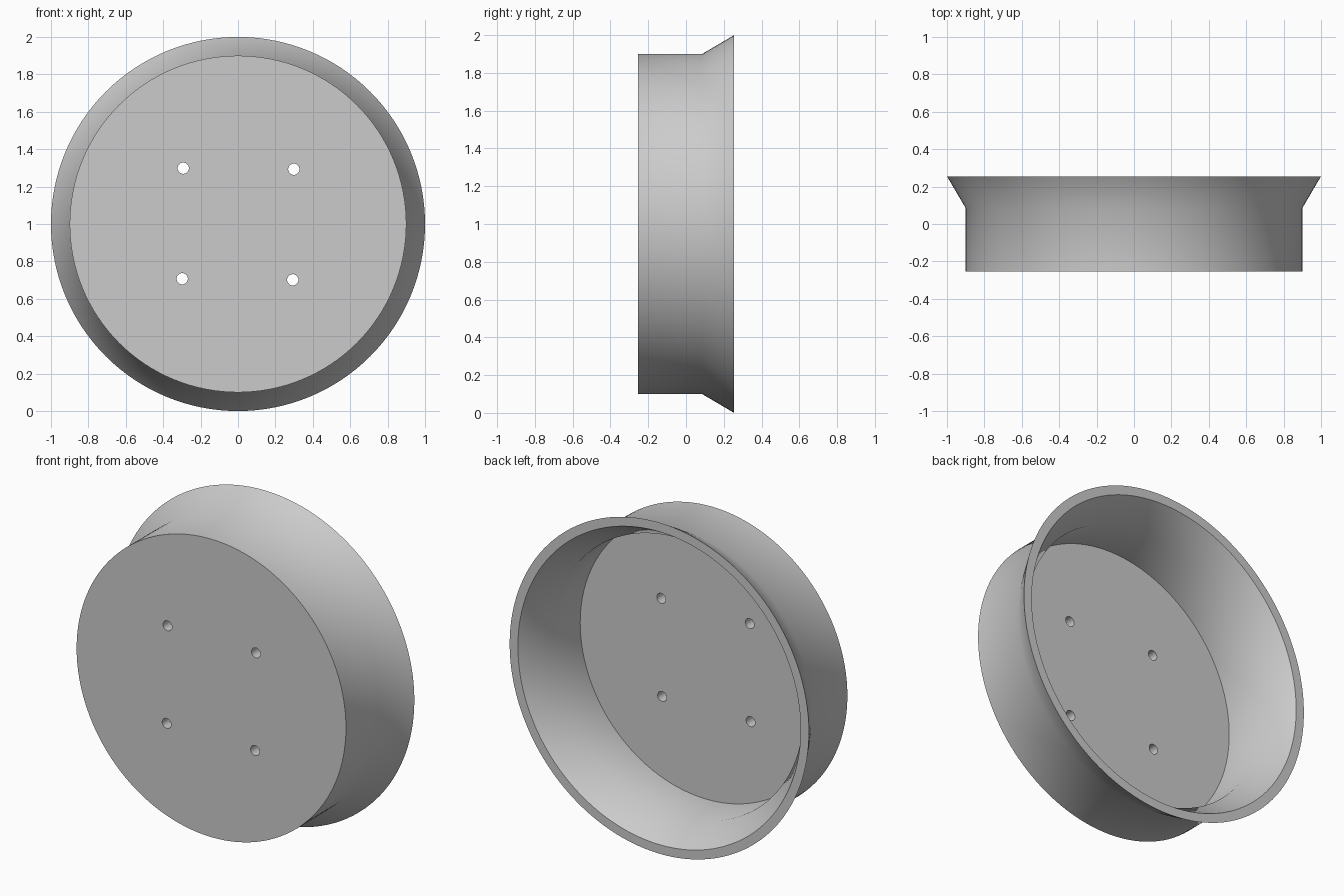
import bpy
import bmesh
import math

cube = bpy.data.objects.get("Cube")
if cube:
    bpy.data.objects.remove(cube, do_unlink=True)

SEGMENTS = 128
CENTRE_Z = 1.0

grey = bpy.data.materials.new("light_grey")
grey.use_nodes = True
colour = (0.6, 0.6, 0.6, 1)
grey.diffuse_color = colour
grey.node_tree.nodes["Principled BSDF"].inputs["Base Color"].default_value = colour


def turned(name, profile, x=0.0, z=CENTRE_Z, segments=SEGMENTS):
    """Turn (radius, y) points around the y axis and cap both ends."""
    bm = bmesh.new()
    rings = []
    for radius, y in profile:
        ring = []
        for i in range(segments):
            a = 2 * math.pi * i / segments
            ring.append(bm.verts.new((x + radius * math.cos(a), y, z + radius * math.sin(a))))
        rings.append(ring)
    for lower, upper in zip(rings, rings[1:]):
        for i in range(segments):
            j = (i + 1) % segments
            bm.faces.new((lower[i], lower[j], upper[j], upper[i]))
    bm.faces.new(rings[0])
    bm.faces.new(rings[-1])
    bmesh.ops.recalc_face_normals(bm, faces=bm.faces)
    mesh = bpy.data.meshes.new(name)
    bm.to_mesh(mesh)
    bm.free()
    mesh.materials.append(grey)
    obj = bpy.data.objects.new(name, mesh)
    bpy.context.collection.objects.link(obj)
    return obj


# Dish: closed front plate, straight wall, flared rim, open hollow back
dish = turned("flanged_dish", [
    (0.90, -0.255), (0.90, 0.085), (1.00, 0.255),
    (0.945, 0.255), (0.84, 0.08), (0.84, -0.19),
])

bpy.ops.object.select_all(action="DESELECT")
dish.select_set(True)
bpy.context.view_layer.objects.active = dish

# Four bolt holes through the front plate
for i in range(4):
    a = math.radians(44.45 + 90 * i)
    cutter = turned("hole_cutter", [(0.03, -0.4), (0.03, 0.0)],
                    0.418 * math.cos(a), CENTRE_Z + 0.418 * math.sin(a), 32)
    cutter.hide_render = True
    cut = dish.modifiers.new("bolt_hole", "BOOLEAN")
    cut.operation = "DIFFERENCE"
    cut.solver = "EXACT"
    cut.object = cutter
    bpy.ops.object.modifier_apply(modifier=cut.name)
    bpy.data.objects.remove(cutter, do_unlink=True)

# Smooth round walls, crisp rims
bpy.ops.object.shade_smooth_by_angle(angle=math.radians(35))
